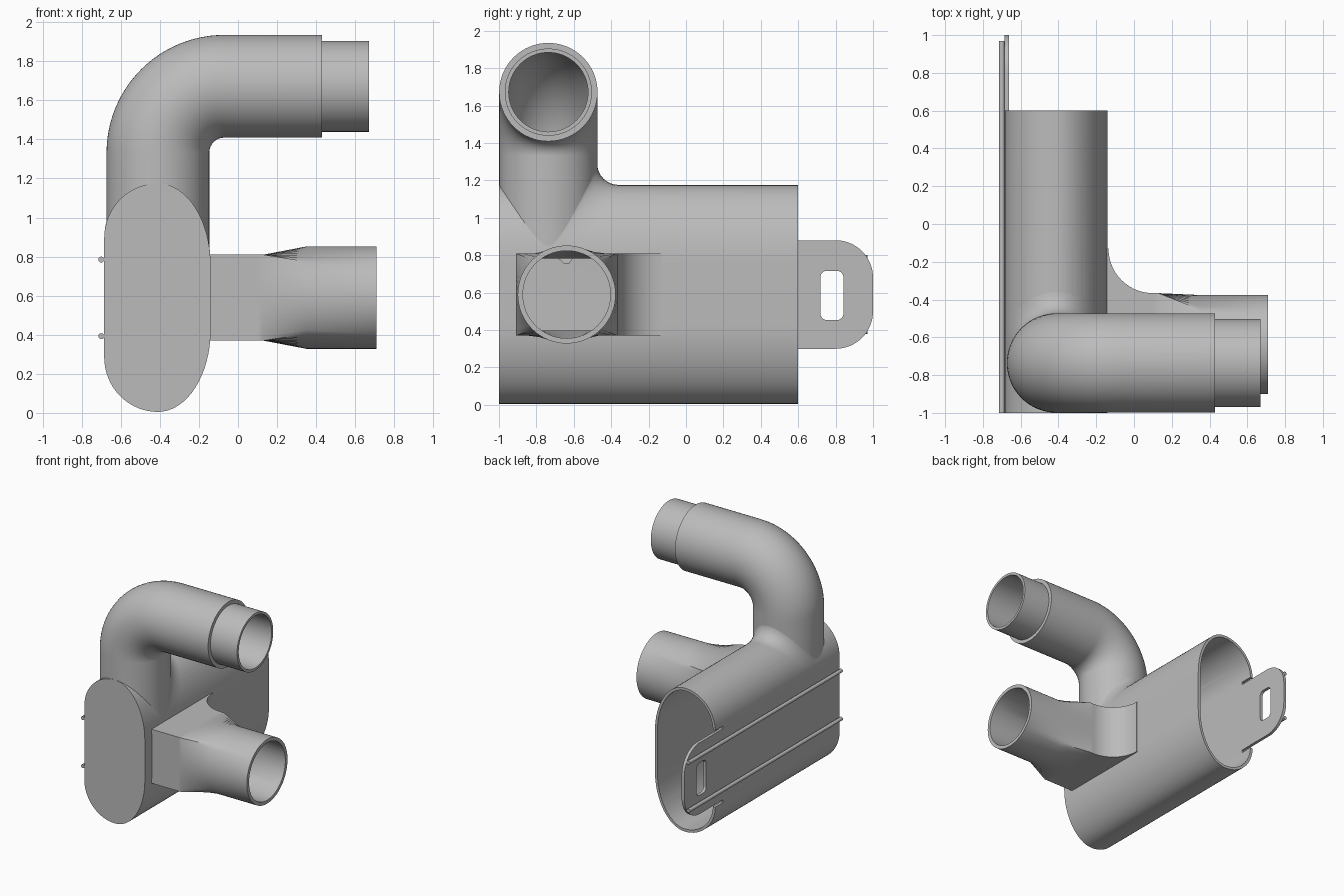
import bpy, bmesh
from math import sin, cos, pi, radians
from mathutils import Vector

if "Cube" in bpy.data.objects:
    bpy.data.objects.remove(bpy.data.objects["Cube"], do_unlink=True)

grey = bpy.data.materials.new("grey plastic")
grey.use_nodes = True
grey.diffuse_color = (0.5, 0.5, 0.5, 1)
grey.node_tree.nodes["Principled BSDF"].inputs["Base Color"].default_value = (0.5, 0.5, 0.5, 1)


def finish(name, bm):
    bmesh.ops.recalc_face_normals(bm, faces=bm.faces)
    mesh = bpy.data.meshes.new(name)
    bm.to_mesh(mesh)
    bm.free()
    ob = bpy.data.objects.new(name, mesh)
    bpy.context.collection.objects.link(ob)
    mesh.materials.append(grey)
    return ob


def loft(name, rings, closed=False, caps=True):
    """Skin a list of equally sized point rings."""
    bm = bmesh.new()
    vs = [[bm.verts.new(p) for p in r] for r in rings]
    n = len(vs[0])
    pairs = list(zip(vs, vs[1:])) + ([(vs[-1], vs[0])] if closed else [])
    for a, b in pairs:
        for i in range(n):
            j = (i + 1) % n
            bm.faces.new((a[i], a[j], b[j], b[i]))
    if caps and not closed:
        bm.faces.new(vs[0])
        bm.faces.new(vs[-1])
    return finish(name, bm)


def box(name, lo, hi):
    ring = lambda z: [(lo[0], lo[1], z), (hi[0], lo[1], z), (hi[0], hi[1], z), (lo[0], hi[1], z)]
    return loft(name, [ring(lo[2]), ring(hi[2])])


def arc(cx, cy, rx, ry, a0, a1, n=16):
    return [(cx + rx * cos(radians(a0 + (a1 - a0) * i / n)),
             cy + ry * sin(radians(a0 + (a1 - a0) * i / n))) for i in range(n + 1)]


def cut(ob, *cutters):
    for c in cutters:
        c.hide_render = True
        c.hide_viewport = False
        m = ob.modifiers.new("cut", "BOOLEAN")
        m.operation, m.solver, m.object = "DIFFERENCE", "EXACT", c
        bpy.context.view_layer.objects.active = ob
        bpy.ops.object.modifier_apply(modifier=m.name)


def smooth(ob):
    bpy.ops.object.select_all(action="DESELECT")
    ob.select_set(True)
    bpy.context.view_layer.objects.active = ob
    bpy.ops.object.shade_smooth_by_angle(angle=radians(32))


# Body section: tight corners on the left, long soft ones on the right
L, R, MID, TOP, BOT = -0.685, -0.14, -0.41, 1.175, 0.005


def section(y, t):
    a, b = MID - L - t, R - MID - t
    pts = (arc(MID, TOP - 0.42, b, 0.42 - t, 0, 90) + arc(MID, TOP - 0.28, a, 0.28 - t, 90, 180)
           + arc(MID, BOT + 0.28, a, 0.28 - t, 180, 270) + arc(MID, BOT + 0.42, b, 0.42 - t, 270, 360))
    pts = [p for i, p in enumerate(pts) if i not in (17, 51)]
    return [(x, y, z) for x, z in pts]


def body_top(x):
    w = R - MID if x > MID else MID - L
    h = 0.42 if x > MID else 0.28
    u = min(1, abs(x - MID) / w)
    return TOP - h + h * (1 - u * u) ** 0.5


WALL = 0.022
body = loft("body_shell", [section(-1, 0), section(0.6, 0)])
hollow = loft("body_hollow", [section(-1 + WALL, WALL), section(0.7, WALL)])

# Upper pipe: vertical run, quarter bend, horizontal run and narrower spigot
PY, PZ, PR, BORE, BEND = -0.736, 1.672, 0.263, 0.212, 0.34
BX, BZ = MID + BEND, PZ - BEND
N = 64


def pipe_ring(px, pz, tilt, r):
    return [(px + r * cos(2 * pi * i / N) * cos(tilt), PY + r * sin(2 * pi * i / N),
             pz - r * cos(2 * pi * i / N) * sin(tilt)) for i in range(N)]


def pipe_run(r, start):
    rings = [pipe_ring(MID, start, 0, r)]
    for i in range(25):
        t = pi / 2 * i / 24
        rings.append(pipe_ring(BX - BEND * cos(t), BZ + BEND * sin(t), t, r))
    return rings


q = pi / 2
rings = pipe_run(PR, 0.8) + [pipe_ring(0.43, PZ, q, PR), pipe_ring(0.43, PZ, q, 0.233),
                             pipe_ring(0.67, PZ, q, 0.233), pipe_ring(0.67, PZ, q, BORE)]
rings += pipe_run(BORE, 0.8)[::-1]
pipe = loft("upper_pipe", rings, closed=True)
cut(pipe, hollow)
bore = loft("pipe_bore", [pipe_ring(MID, 0.75, 0, BORE), pipe_ring(MID, 1.3, 0, BORE)])

# Soft fillet where the back of the pipe meets the body
bm = bmesh.new()
grid = []
for k in range(9):
    t = pi / 2 * k / 8
    row = []
    for i in range(33):
        a = pi * i / 32
        f = 0.115 * sin(a) ** 1.3
        d = PR - 0.002 + f * (1 - cos(t))
        x, y = MID + d * cos(a), PY + d * sin(a)
        row.append(bm.verts.new((x, y, body_top(x) + f * (1 - sin(t)) + 0.001)))
    grid.append(row)
for a, b in zip(grid, grid[1:]):
    for i in range(32):
        bm.faces.new((a[i], a[i + 1], b[i + 1], b[i]))
collar = finish("pipe_fillet", bm)
for p in collar.data.polygons:
    if p.normal.z < 0:
        p.flip()

# Side duct: flared rectangular throat that turns into a round socket
DY, DZ, DR, DT = -0.638, 0.59, 0.262, 0.028
Y0, Y1, Z0, Z1 = -0.91, -0.366, 0.37, 0.81


def rect_ring(x, y1, t):
    c = [(y1 - t, Z0 + t), (y1 - t, Z1 - t), (Y0 + t, Z1 - t), (Y0 + t, Z0 + t)]
    out = []
    for s in range(4):
        a, b = Vector(c[s]), Vector(c[(s + 1) % 4])
        out += [(x, *a.lerp(b, i / 16)) for i in range(16)]
    return out


def round_ring(x, r):
    return [(x, DY + r * cos(2 * pi * i / N - pi / 4), DZ + r * sin(2 * pi * i / N - pi / 4))
            for i in range(N)]


def throat(t):
    flare = arc(0.1, Y1 + 0.235, 0.235, 0.235, 180, 270, 14)
    rings = [rect_ring(-0.156, flare[0][1], t)] + [rect_ring(x, y, t) for x, y in flare]
    return rings + [rect_ring(0.13, Y1, t)]


outer = throat(0) + [round_ring(0.35, DR), round_ring(0.71, DR)]
inner = throat(DT) + [round_ring(0.35, DR - DT), round_ring(0.71, DR - DT)]
duct = loft("side_duct", outer + inner[::-1], closed=True)
duct_hole = box("duct_hole", (-0.25, Y0 + DT, Z0 + DT), (0, -0.165, Z1 - DT))

# Slits beside the tab where it leaves the body
slits = [box("slit", (-0.75, 0.5, z), (-0.6, 0.7, z + 0.022)) for z in (0.278, 0.88)]
cut(body, hollow, bore, duct_hole, *slits)

# Pull tab with a rounded finger slot
outline = [(0.6, 0.3)] + arc(0.8, 0.5, 0.2, 0.2, -90, 0) + arc(0.8, 0.68, 0.2, 0.2, 0, 90) + [(0.6, 0.88)]
tab = loft("pull_tab", [[(x, y, z) for y, z in outline] for x in (L, L + 0.024)])
slot = []
for cy, cz, a in ((0.805, 0.49, -90), (0.805, 0.68, 0), (0.755, 0.68, 90), (0.755, 0.49, 180)):
    slot += arc(cy, cz, 0.037, 0.037, a, a + 90, 8)
slot_cutter = loft("slot_cutter", [[(x, y, z) for y, z in slot] for x in (-0.8, -0.5)])
cut(tab, slot_cutter)

# Guide rails along the left wall
rails = []
for name, z in (("lower_rail", 0.393), ("upper_rail", 0.785)):
    rails.append(loft(name, [[(-0.7 + 0.015 * cos(pi * i / 8), y, z + 0.015 * sin(pi * i / 8))
                              for i in range(16)] for y in (-1, 0.97)]))

for ob in [body, pipe, collar, duct, tab] + rails:
    smooth(ob)
for c in [hollow, bore, duct_hole, slot_cutter] + slits:
    bpy.data.objects.remove(c, do_unlink=True)
